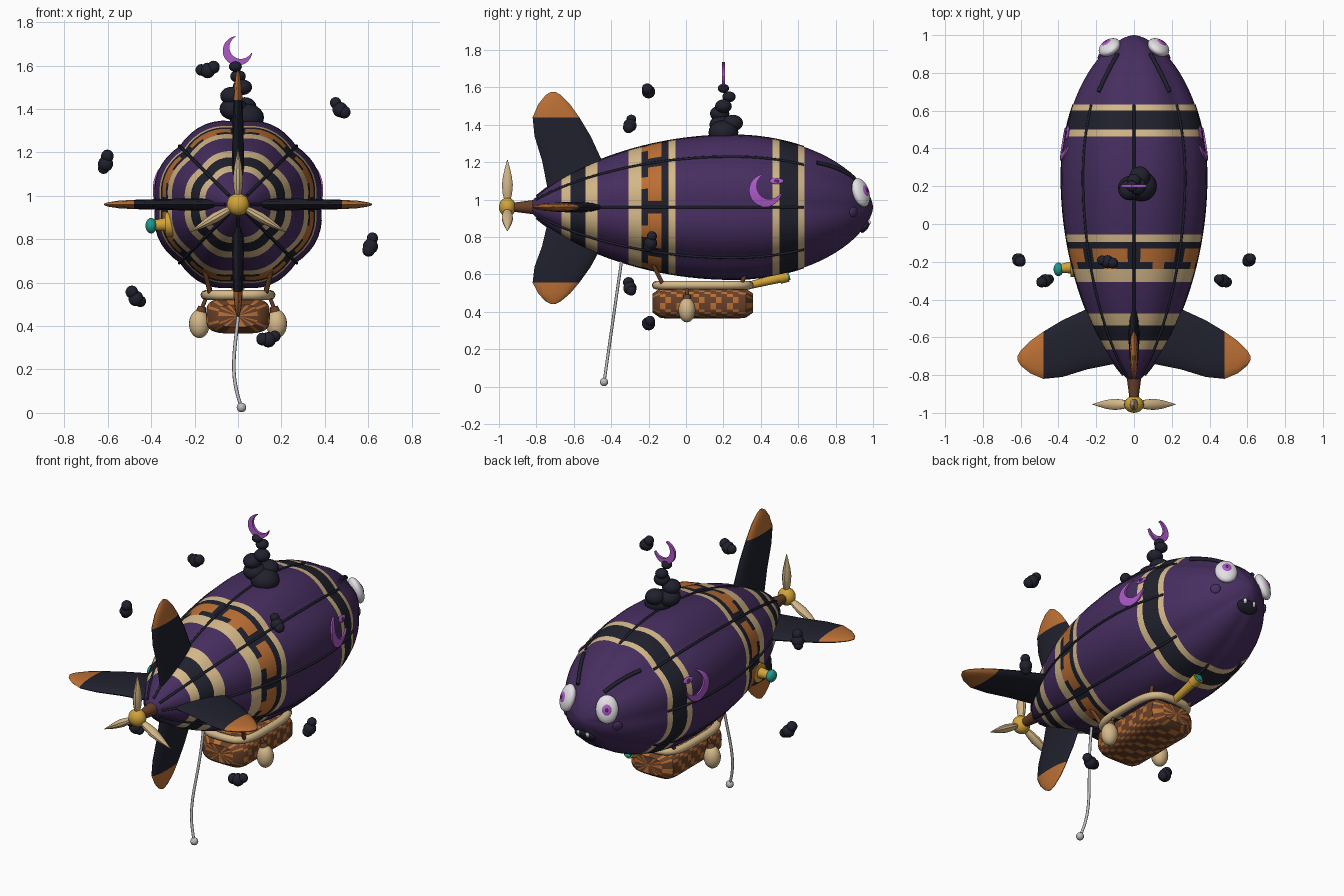
import bpy, math
from math import sin, cos, pi, radians
from mathutils import Vector

if "Cube" in bpy.data.objects:
    bpy.data.objects.remove(bpy.data.objects["Cube"])


def material(name, *rgb):
    m = bpy.data.materials.new(name)
    m.use_nodes = True
    m.diffuse_color = (*rgb, 1)
    m.node_tree.nodes["Principled BSDF"].inputs["Base Color"].default_value = (*rgb, 1)
    return m


purple = material("purple", .062, .027, .115)
navy = material("navy", .014, .015, .026)
cream = material("cream", .66, .48, .25)
orange = material("orange", .5, .16, .035)
brown = material("brown", .14, .052, .022)
gold = material("gold", .64, .37, .04)
teal = material("teal", .015, .33, .27)
violet = material("violet", .42, .1, .58)
white = material("white", .78, .76, .78)
silver = material("silver", .52, .51, .5)
AXIS = .96


def finish(ob, name, *mats):
    ob.name = name
    for m in mats:
        ob.data.materials.append(m)
    bpy.ops.object.select_all(action='DESELECT')
    ob.select_set(True)
    bpy.context.view_layer.objects.active = ob
    if ob.type == 'MESH':
        bpy.ops.object.shade_smooth_by_angle(angle=radians(40))
    return ob


def loft(name, rings, mats, rule=lambda i, j: 0):
    """Skin a list of closed rings; rule picks the colour of each face."""
    n = len(rings[0])
    verts = [p for ring in rings for p in ring]
    faces, index = [], []
    for i in range(len(rings) - 1):
        for j in range(n):
            k = (j + 1) % n
            faces.append((i * n + j, i * n + k, (i + 1) * n + k, (i + 1) * n + j))
            index.append(rule(i, j))
    faces += [tuple(range(n))[::-1], tuple(range(len(verts) - n, len(verts)))]
    index += [rule(0, 0), rule(len(rings) - 2, 0)]
    me = bpy.data.meshes.new(name)
    me.from_pydata(verts, [], faces)
    ob = bpy.data.objects.new(name, me)
    bpy.context.collection.objects.link(ob)
    finish(ob, name, *mats)
    me.polygons.foreach_set("material_index", index)
    bpy.ops.object.mode_set(mode='EDIT')
    bpy.ops.mesh.select_all(action='SELECT')
    bpy.ops.mesh.normals_make_consistent(inside=False)
    bpy.ops.object.mode_set(mode='OBJECT')
    return ob


def ball(name, loc, scale, mat, facing=(0, 0, 1), seg=20):
    bpy.ops.mesh.primitive_uv_sphere_add(segments=seg, ring_count=seg // 2, radius=1, location=loc)
    ob = bpy.context.object
    ob.scale = scale if isinstance(scale, tuple) else (scale,) * 3
    ob.rotation_euler = Vector(facing).to_track_quat('Z', 'Y').to_euler()
    return finish(ob, name, mat)


def rod(name, a, b, r1, r2, mat):
    a, b = Vector(a), Vector(b)
    bpy.ops.mesh.primitive_cone_add(vertices=20, radius1=r1, radius2=r2, depth=(b - a).length, location=(a + b) / 2)
    ob = bpy.context.object
    ob.rotation_euler = (b - a).to_track_quat('Z', 'Y').to_euler()
    return finish(ob, name, mat)


def tube(name, pts, r, mat, closed=False):
    cu = bpy.data.curves.new(name, 'CURVE')
    cu.dimensions, cu.bevel_depth, cu.bevel_resolution = '3D', r, 2
    cu.use_fill_caps = True
    sp = cu.splines.new('POLY')
    sp.points.add(len(pts) - 1)
    for q, p in zip(sp.points, pts):
        q.co = (*p, 1)
    sp.use_cyclic_u = closed
    ob = bpy.data.objects.new(name, cu)
    bpy.context.collection.objects.link(ob)
    return finish(ob, name, mat)


def hull_radius(y, a):
    t = (y - .25) / .75 if y > .25 else (.25 - y) / 1.1
    r = .38 * max(0, 1 - t * t) ** (.6 if y > .25 else .8)
    return r * (1 + .05 * abs(sin(4 * a)))


def on_hull(y, a, lift=0):
    r = hull_radius(y, a) + lift
    return (r * cos(a), y, AXIS + r * sin(a))


# Envelope with eight lobes and painted bands
bands = [(-.665, 0), (-.617, 2), (-.537, 1), (-.473, 2), (-.307, 0), (-.238, 2), (-.094, 4),
         (-.056, 2), (.463, 0), (.5, 2), (.6, 1), (.633, 2), (1, 0)]
ys, start = [], -.848
for end, _ in bands:
    count = 4 if end == -.094 else max(1, round((end - start) / .04))
    ys += [start + (end - start) * k / count for k in range(count)]
    start = end
ys += [.985, .996, .9995]
SEG = 64


def hull_paint(i, j):
    mid = (ys[i] + ys[i + 1]) / 2
    colour = next(c for end, c in bands if mid < end)
    if colour == 4:  # stepped crosses
        col, k = int((mid + .238) / .036), j % 8
        return 3 if (k in (1, 2, 3, 4, 5, 6) if col in (1, 2) else k in (3, 4) and col == 0) else 1
    return colour


loft("envelope", [[on_hull(y, 2 * pi * j / SEG) for j in range(SEG)] for y in ys],
     [purple, navy, cream, orange], hull_paint)
for s in range(8):
    tube("seam", [on_hull(-.8 + 1.43 * k / 30, s * pi / 4, .002) for k in range(31)], .007, navy)

# Four tail fins with coloured tips: span, leading y, trailing y, half thickness
stations = [(.1, -.38, -.74, .03), (.25, -.45, -.77, .028), (.38, -.51, -.81, .025), (.48, -.57, -.82, .022),
            (.55, -.62, -.79, .018), (.6, -.67, -.75, .01), (.617, -.7, -.72, .003)]
for f in range(4):
    a, reach = f * pi / 2, .84 if f == 3 else 1
    rings = []
    for r, lead, trail, th in stations:
        ring = []
        for k in range(14):
            b = 2 * pi * k / 14
            side, y = th * sin(b), (lead + trail) / 2 + (lead - trail) / 2 * cos(b)
            ring.append((r * reach * cos(a) - side * sin(a), y, AXIS + r * reach * sin(a) + side * cos(a)))
        rings.append(ring)
    loft("tail_fin", rings, [navy, orange], lambda i, j: int(i >= 3))

# Propeller
rod("propeller_shaft", (0, -.8, AXIS), (0, -.94, AXIS), .04, .022, brown)
ball("propeller_hub", (0, -.955, AXIS), (.052, .052, .045), gold, (0, 1, 0))
for k in range(3):
    a = pi / 2 + k * 2 * pi / 3
    d = Vector((cos(a), 0, sin(a)))
    rings = []
    for s, w in ((.02, .012), (.07, .026), (.12, .031), (.17, .024), (.22, .011), (.252, .002)):
        side = Vector((-sin(a), 0, cos(a)))
        rings.append([Vector((0, -.955, AXIS)) + d * s + side * (.75 * w * cos(b)) + Vector((0, w * sin(b), 0))
                      for b in [2 * pi * q / 10 for q in range(10)]])
    loft("propeller_blade", rings, [cream])


# Crescent moons
def crescent(name, radius, width, place):
    rings = []
    for k in range(25):
        t = k / 12 - 1
        a, w = pi * 1.25 + t * 2.2, width * (1 - t * t) + .003
        rings.append([place((radius - w * q) * cos(a), (radius - w * q) * sin(a), h)
                      for q, h in ((0, 0), (0, 1), (.5, 1), (1, 1), (1, 0))])
    return loft(name, rings, [violet])


crescent("top_moon", .068, .034, lambda u, v, h: (u - .002, .193 + .016 * h, 1.668 + v))
for s in (-1, 1):
    def on_side(u, v, h, s=s):
        y, dz = .425 + u, .09 + v
        r = hull_radius(y, math.asin(dz / .37))
        return (s * (math.sqrt(r * r - dz * dz) + .009 * h), y, AXIS + dz)
    crescent("side_moon", .088, .048, on_side)
    ball("moon_eye", on_side(.06, .05, .5), (.038, .018, .007), violet, (s, .12, .4))
    ball("moon_pupil", on_side(.06, .05, 1.3), (.012, .01, .004), purple, (s, .12, .4))

    # Face
    eye, look = Vector((s * .13, .935, 1.038)), Vector((s * .5, .78, .3)).normalized()
    ball("eye", eye, (.062, .08, .036), white, look, 32)
    ball("iris", eye + look * .026, (.03, .036, .014), violet, look)
    ball("pupil", eye + look * .034, (.013, .016, .008), purple, look)
    tube("eyebrow", [on_hull(.7 + .2 * k / 8, pi / 2 - s * (.67 - .02 * k), .006) for k in range(9)], .011, navy)
    ball("cheek", on_hull(.895, -.15 if s > 0 else pi + .15), (.028, .028, .012), purple, (s, .8, -.2))
    ball("tooth", (s * .03, .975, .872), (.012, .018, .01), white, (0, .8, -.5))
ball("mouth", (0, .958, .855), (.068, .038, .016), navy, (0, .8, -.55))

# Smoke column and drifting puffs
for x, y, z, r in ((.04, .2, 1.36, .08), (-.02, .19, 1.4, .065), (.03, .25, 1.41, .055), (-.03, .18, 1.46, .052),
                   (.02, .2, 1.5, .045), (0, .23, 1.55, .036), (-.012, .2, 1.595, .03)):
    ball("smoke", (x, y, z), (r, r, r * .8), navy)
for x, y, z in ((-.14, -.2, 1.58), (.47, -.3, 1.4), (-.61, -.19, 1.15), (.61, -.19, .77), (-.47, -.3, .53), (.14, -.2, .34)):
    c = Vector((x, y, z))
    along = Vector((AXIS - z, 0, x)).normalized()
    for q, r in ((-.028, .03), (0, .036), (.03, .027)):
        ball("puff", c + along * q + Vector((0, q * .25, .006 if q else -.003)), r, navy, seg=14)

# Woven gondola
cells = [(-.178, .04), (-.178, .62), (-.14, .95)] + [(-.11 + .03 * k, 1) for k in range(14)]
cells += [(.32, .95), (.358, .62), (.358, .04)]


def soft(v, p=.55):
    return math.copysign(abs(v) ** p, v)


circle = [2 * pi * k / 32 for k in range(32)]
loft("gondola", [[(.147 * s * soft(cos(a)), y, .447 + .082 * s * soft(sin(a))) for a in circle]
                 for y, s in cells], [brown, orange], lambda i, j: int((i + j) % 3 == 0))
tube("gondola_rim", [(.15 * soft(cos(a)), .09 + .25 * soft(sin(a)), .543) for a in circle], .023, cream, True)
for s in (-1, 1):
    rod("strut", (s * .125, -.12, .54), (s * .16, -.19, .68), .011, .011, brown)
    rod("strut", (s * .125, .29, .54), (s * .15, .35, .67), .011, .011, brown)
    ball("sandbag", (s * .178, .005, .41), (.048, .046, .066), cream)
    rod("sandbag_neck", (s * .172, .005, .46), (s * .165, .005, .49), .024, .018, brown)
    rod("sandbag_cord", (s * .165, .005, .485), (s * .145, .005, .535), .009, .009, brown)

# Spyglass at the gondola front
rod("spyglass", (0, .33, .54), (0, .53, .588), .02, .026, gold)
rod("spyglass_ring", (0, .5, .58), (0, .545, .592), .031, .031, gold)
rod("spyglass_lens", (0, .54, .59), (0, .553, .594), .025, .022, teal)

# Side lamp
rod("lamp_base", (-.29, -.225, .87), (-.335, -.225, .868), .058, .056, gold)
rod("lamp_stem", (-.33, -.23, .868), (-.385, -.235, .864), .032, .024, gold)
ball("lamp_glass", (-.4, -.24, .862), (.036, .036, .026), teal, (-1, 0, 0))

# Mooring line
line = []
for k in range(25):
    t = k / 24
    line.append((.012 - .034 * sin(pi * t * t) + .004 * t, -.345 - .093 * t, .67 - .645 * t))
tube("mooring_line", line, .008, silver)
ball("line_weight", line[-1], .022, silver)
